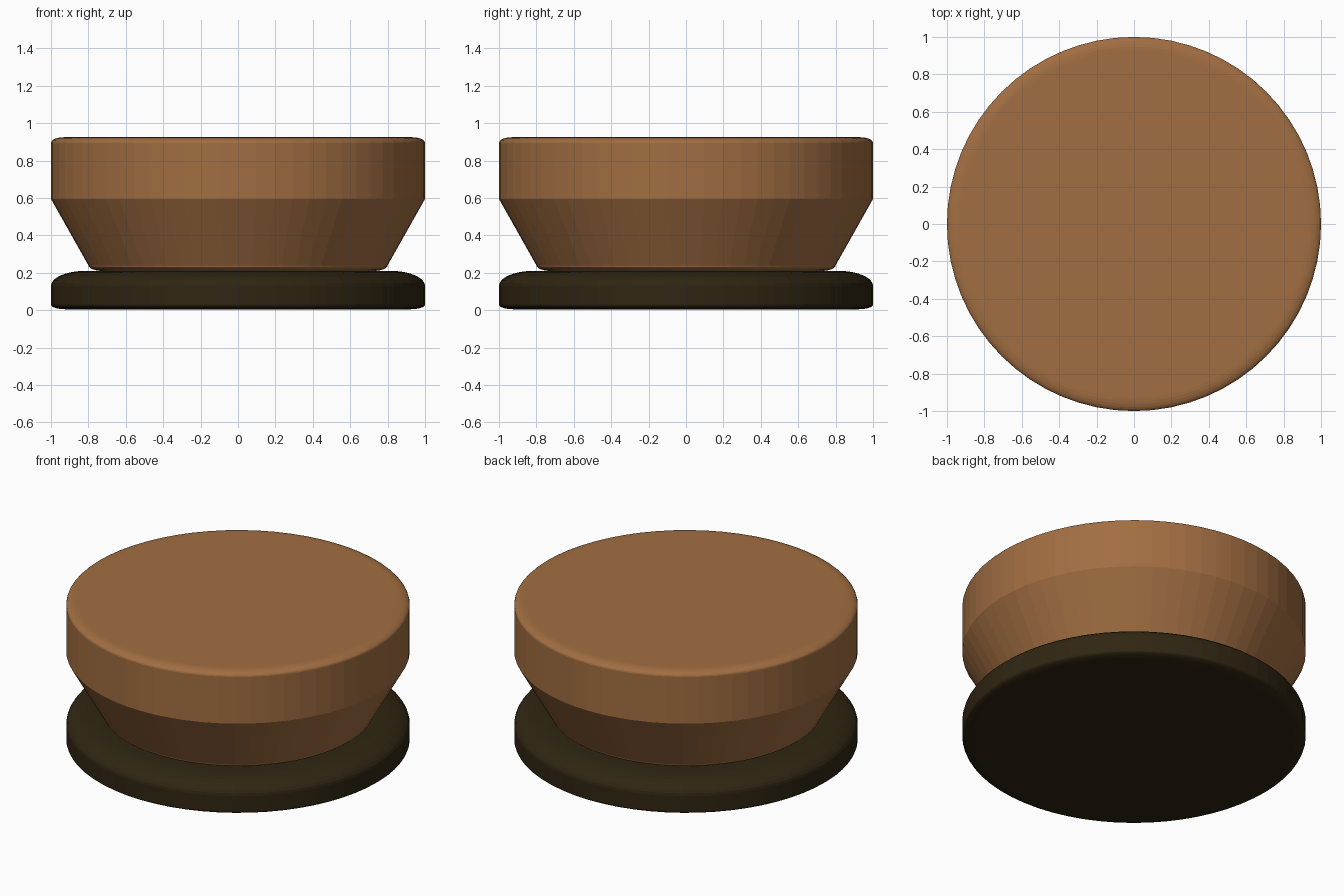
import bpy, bmesh, math

if "Cube" in bpy.data.objects:
    bpy.data.objects.remove(bpy.data.objects["Cube"])

SIDES = 64


def material(name, rgb):
    m = bpy.data.materials.new(name)
    m.diffuse_color = (*rgb, 1)
    m.use_nodes = True
    m.node_tree.nodes["Principled BSDF"].inputs["Base Color"].default_value = m.diffuse_color
    return m


def arc(cr, cz, rr, rz, a0, a1, n=6):
    """Elliptical corner of a profile, as (radius, height) points."""
    pts = []
    for i in range(n + 1):
        a = math.radians(a0 + (a1 - a0) * i / n)
        pts.append((cr + rr * math.cos(a), cz + rz * math.sin(a)))
    return pts


def lathe(name, profile, mat):
    """Revolve a profile round z and close it with flat caps."""
    bm = bmesh.new()
    rings = [[bm.verts.new((r * math.cos(2 * math.pi * i / SIDES),
                            r * math.sin(2 * math.pi * i / SIDES), z))
              for i in range(SIDES)] for r, z in profile]
    for a, b in zip(rings, rings[1:]):
        for i in range(SIDES):
            j = (i + 1) % SIDES
            bm.faces.new((a[i], a[j], b[j], b[i]))
    bm.faces.new(rings[0][::-1])
    bm.faces.new(rings[-1])
    me = bpy.data.meshes.new(name)
    bm.to_mesh(me)
    bm.free()
    me.materials.append(mat)
    ob = bpy.data.objects.new(name, me)
    bpy.context.collection.objects.link(ob)
    return ob


brown = material("warm brown", (0.36, 0.156, 0.054))
dark = material("dark olive brown", (0.029, 0.019, 0.006))

# base disc with a small lower and a broad upper rounding
lathe("base_disc",
      arc(0.92, 0.03, 0.08, 0.025, -90, 0) + arc(0.82, 0.13, 0.18, 0.08, 0, 90, 8),
      dark)

# flared knob with a straight rim and softened edges
lathe("flared_knob",
      arc(0.72, 0.24, 0.08, 0.03, -90, 0) + [(1.0, 0.595)]
      + arc(0.93, 0.895, 0.07, 0.03, 0, 90),
      brown)
